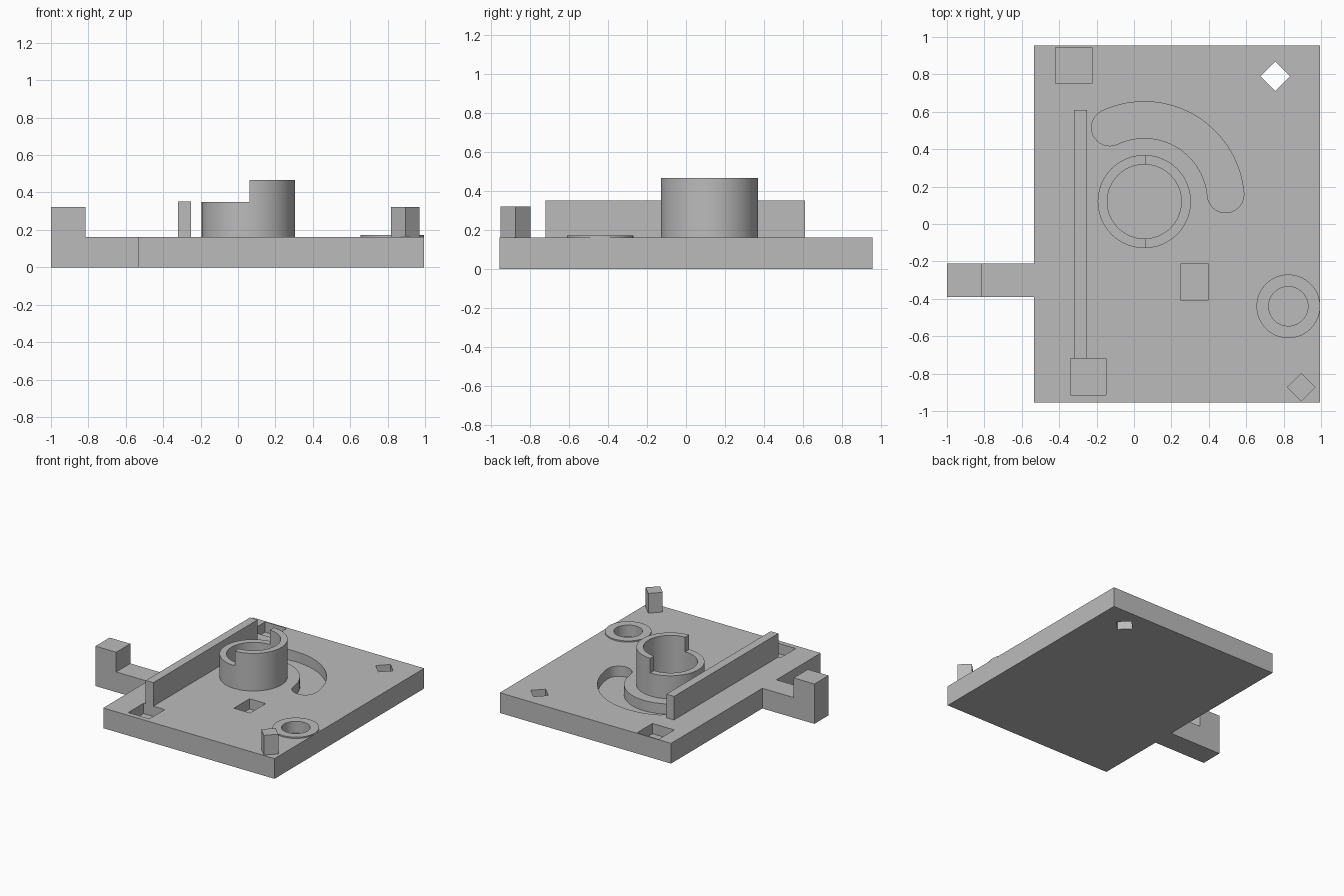
import bpy, bmesh, math

if "Cube" in bpy.data.objects:
    bpy.data.objects.remove(bpy.data.objects["Cube"])

grey = bpy.data.materials.new("plain grey")
grey.use_nodes = True
colour = (0.5, 0.5, 0.5, 1)
grey.diffuse_color = colour
grey.node_tree.nodes["Principled BSDF"].inputs["Base Color"].default_value = colour


def prism(name, outline, z0, z1):
    """Extrude a counter-clockwise outline from z0 to z1."""
    bm = bmesh.new()
    face = bm.faces.new([bm.verts.new((x, y, z0)) for x, y in outline])
    top = bmesh.ops.extrude_face_region(bm, geom=[face])["geom"]
    verts = [v for v in top if isinstance(v, bmesh.types.BMVert)]
    bmesh.ops.translate(bm, verts=verts, vec=(0, 0, z1 - z0))
    bmesh.ops.recalc_face_normals(bm, faces=bm.faces)
    mesh = bpy.data.meshes.new(name)
    bm.to_mesh(mesh)
    bm.free()
    mesh.materials.append(grey)
    obj = bpy.data.objects.new(name, mesh)
    bpy.context.collection.objects.link(obj)
    return obj


def rect(x0, x1, y0, y1):
    return [(x0, y0), (x1, y0), (x1, y1), (x0, y1)]


def arc(cx, cy, r, a0, a1, n):
    angles = [math.radians(a0 + (a1 - a0) * i / n) for i in range(n + 1)]
    return [(cx + r * math.cos(a), cy + r * math.sin(a)) for a in angles]


def circle(cx, cy, r, n=72):
    return arc(cx, cy, r, 0, 360, n)[:-1]


def cut(obj, *cutters):
    """Subtract the cutters from obj and discard them."""
    bpy.ops.object.select_all(action="DESELECT")
    bpy.context.view_layer.objects.active = obj
    obj.select_set(True)
    for cutter in cutters:
        mod = obj.modifiers.new("cut", "BOOLEAN")
        mod.operation, mod.solver, mod.object = "DIFFERENCE", "EXACT", cutter
        bpy.ops.object.modifier_apply(modifier=mod.name)
        bpy.data.objects.remove(cutter)
    bpy.ops.object.shade_smooth_by_angle(angle=math.radians(30))


TOP, FLOOR, OVER = 0.163, 0.08, 0.6
HUB = (0.055, 0.12)
BOSS = (0.825, -0.44)

# Base plate with the side arm in one outline
plate = prism("base_plate", [
    (-0.535, -0.955), (0.995, -0.955), (0.995, 0.955), (-0.535, 0.955),
    (-0.535, -0.21), (-1, -0.21), (-1, -0.39), (-0.535, -0.39)], 0, TOP)

# Curved slot: outer arc, round end, inner arc, round end
mid, half, start, end = 0.4365, 0.0975, 5, 115


def slot_end(angle, a0, a1):
    a = math.radians(angle)
    return arc(HUB[0] + mid * math.cos(a), HUB[1] + mid * math.sin(a), half, a0, a1, 24)


slot = (arc(*HUB, mid + half, start, end, 48)[:-1]
        + slot_end(end, end, end + 180)[:-1]
        + arc(*HUB, mid - half, end, start, 48)[:-1]
        + slot_end(start, start + 180, start + 360)[:-1])

# Blind pockets, the through hole and the slot
pockets = [rect(-0.42, -0.225, 0.75, 0.945), rect(-0.34, -0.15, -0.915, -0.72),
           rect(0.25, 0.395, -0.41, -0.21), circle(*BOSS, 0.105), slot]
cutters = [prism("pocket_cutter", p, FLOOR, OVER) for p in pockets]
cutters.append(prism("hole_cutter", circle(0.755, 0.79, 0.078, 4), -0.1, OVER))
cut(plate, *cutters)

# Thin raised ring around the round pocket
ring = prism("raised_ring", circle(*BOSS, 0.17), TOP, TOP + 0.01)
cut(ring, prism("ring_cutter", circle(*BOSS, 0.105), 0, OVER))

# Hollow hub, lower on its right half
hub = prism("stepped_hub", circle(*HUB, 0.249), TOP, 0.466)
cut(hub, prism("bore_cutter", circle(*HUB, 0.198), 0, OVER),
    prism("step_cutter", rect(-0.4, 0.062, -0.4, 0.6), 0.348, OVER))

# Upright parts
prism("long_rail", rect(-0.32, -0.252, -0.72, 0.61), TOP, 0.353)
prism("arm_post", rect(-1, -0.815, -0.39, -0.21), TOP, 0.322)
prism("diamond_pin", circle(0.895, -0.873, 0.076, 4), TOP, 0.322)
